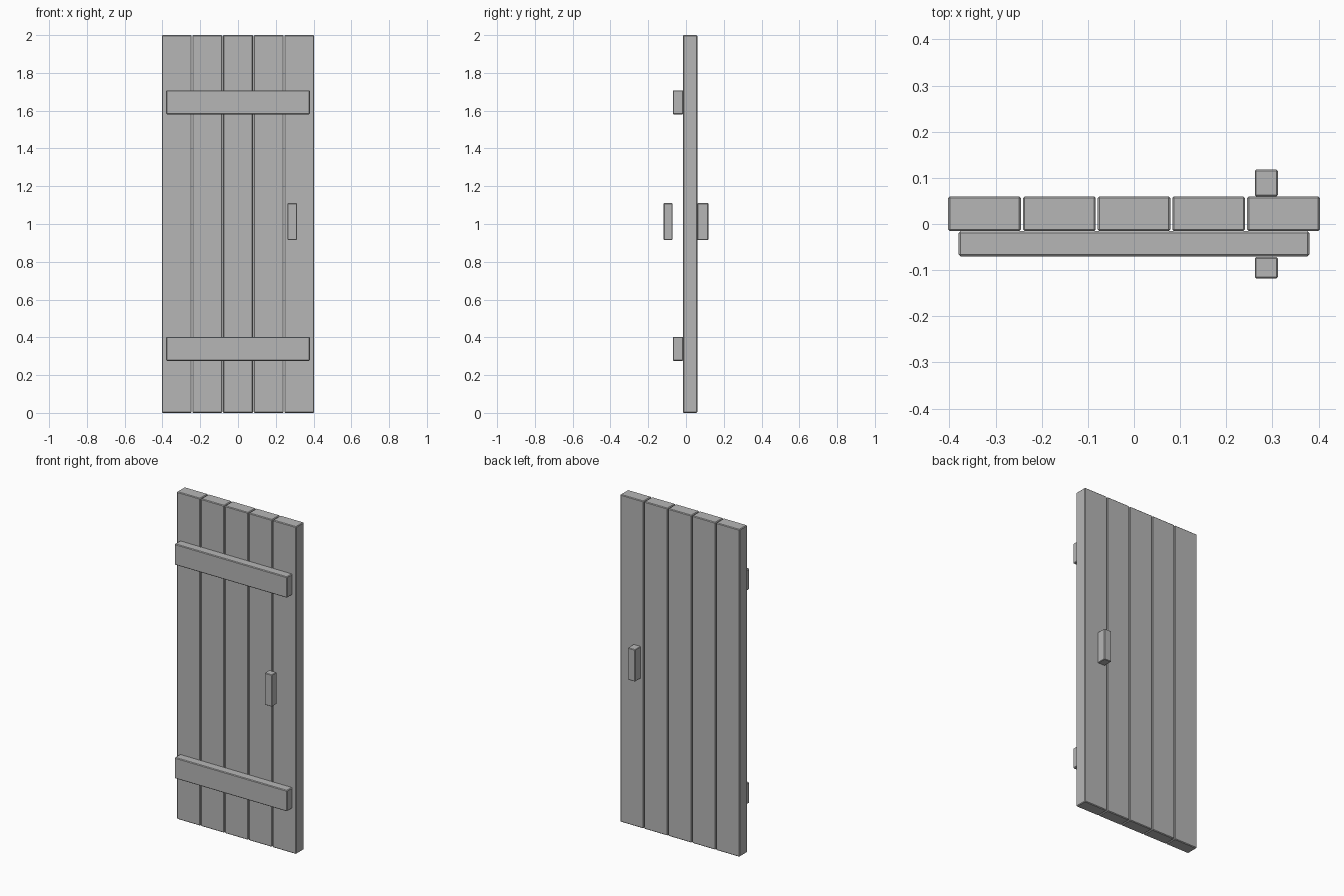
import bpy

if "Cube" in bpy.data.objects:
    bpy.data.objects.remove(bpy.data.objects["Cube"])

grey = bpy.data.materials.new("plain grey")
grey.diffuse_color = (0.47, 0.47, 0.47, 1.0)
grey.use_nodes = True
grey.node_tree.nodes["Principled BSDF"].inputs["Base Color"].default_value = grey.diffuse_color


def box(name, x, y, z, bevel=0.004):
    """Box from (min, max) ranges with slightly eased edges."""
    ranges = (x, y, z)
    bpy.ops.mesh.primitive_cube_add(size=1, location=[(a + b) / 2 for a, b in ranges])
    ob = bpy.context.object
    ob.name = name
    ob.scale = [b - a for a, b in ranges]
    bpy.ops.object.transform_apply(location=False, rotation=False, scale=True)
    ob.data.materials.append(grey)
    mod = ob.modifiers.new("eased edges", 'BEVEL')
    mod.width = bevel
    mod.segments = 1
    return ob


# Five upright planks with narrow gaps
PITCH, WIDTH = 0.162, 0.158
for i in range(5):
    cx = (i - 2) * PITCH
    box(f"plank_{i + 1}", (cx - WIDTH / 2, cx + WIDTH / 2), (-0.0155, 0.06), (0, 2))

# Two cross battens on the front
for name, z in (("lower_batten", 0.275), ("upper_batten", 1.58)):
    box(name, (-0.38, 0.38), (-0.07, -0.0155), (z, z + 0.128))

# Handle blocks, one on each side
for name, y in (("front_handle", (-0.118, -0.072)), ("back_handle", (0.06, 0.118))):
    box(name, (0.262, 0.312), y, (0.915, 1.11), 0.003)
